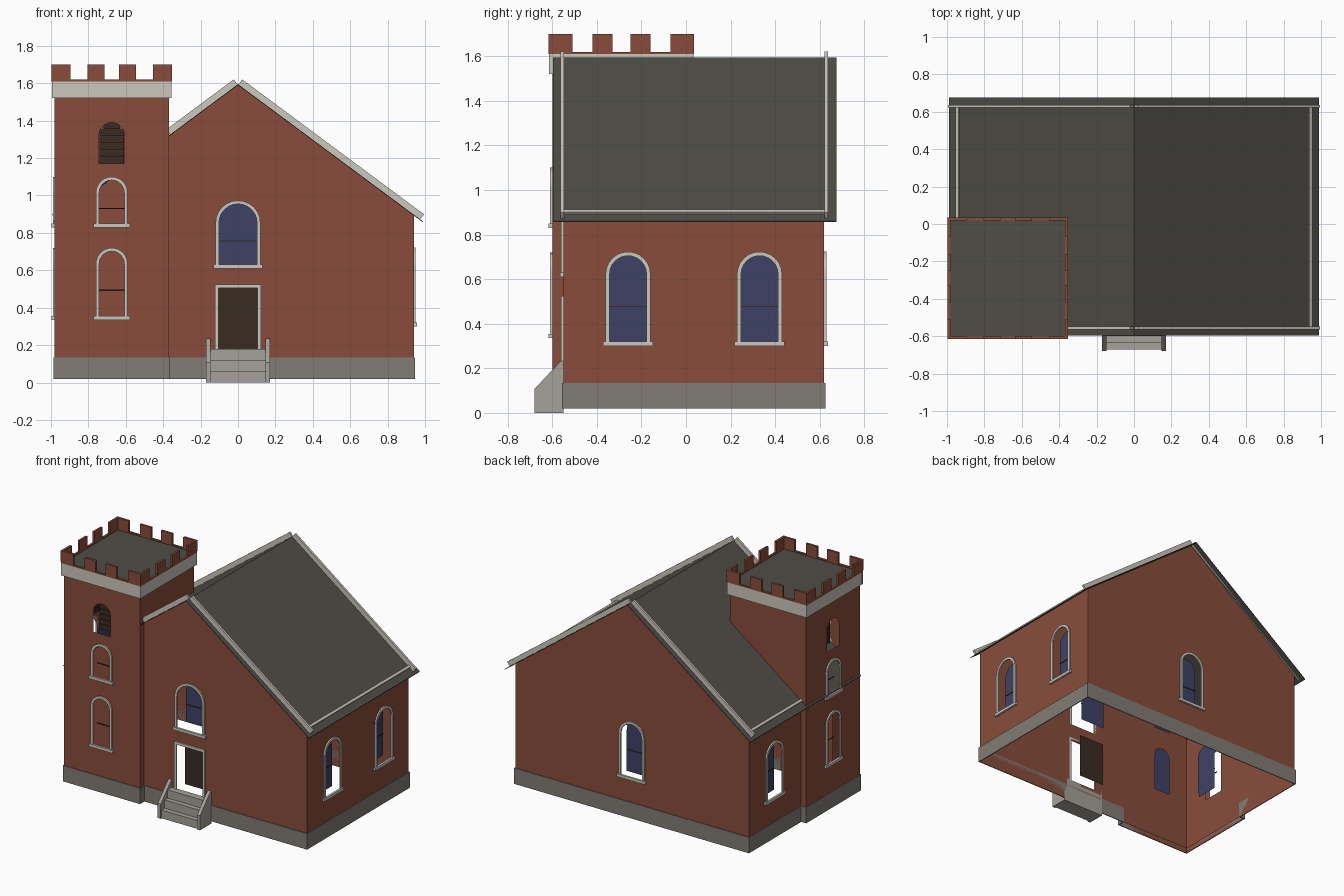
import bpy, bmesh, math
from mathutils import Matrix, Vector

cube = bpy.data.objects.get("Cube")
if cube:
    bpy.data.objects.remove(cube)


def material(name, rgb):
    m = bpy.data.materials.new(name)
    m.use_nodes = True
    m.diffuse_color = (*rgb, 1)
    node = next(n for n in m.node_tree.nodes if n.type == 'BSDF_PRINCIPLED')
    node.inputs["Base Color"].default_value = (*rgb, 1)
    node.inputs["Roughness"].default_value = 0.9
    return m


BRICK = material("red brick", (.25, .073, .044))
TRIM = material("pale trim", (.6, .58, .51))
PLINTH = material("grey stone", (.22, .205, .18))
STEP = material("light stone", (.38, .36, .32))
ROOF = material("dark slate", (.08, .075, .062))
GLASS = material("blue glass", (.048, .055, .13))
WOOD = material("dark wood", (.04, .025, .016))

# Wall planes: sideways axis of each side, z is up, outward is the cross product
SIDES = {"front": (1, 0, 0), "right": (0, 1, 0), "back": (-1, 0, 0), "left": (0, -1, 0)}


def sheet(name, side, off, loops, mat, depth=0):
    """Flat outline with holes on a wall plane, optionally thickened outward."""
    bm = bmesh.new()
    edges = []
    for loop in loops:
        vs = [bm.verts.new((u, v, 0)) for u, v in loop]
        edges += [bm.edges.new((a, b)) for a, b in zip(vs, vs[1:] + vs[:1])]
    bmesh.ops.triangle_fill(bm, use_beauty=True, edges=edges, normal=(0, 0, 1))
    bm.normal_update()
    flipped = [f for f in bm.faces if f.normal.z < 0]
    if flipped:
        bmesh.ops.reverse_faces(bm, faces=flipped)
    if depth:
        ext = bmesh.ops.extrude_face_region(bm, geom=bm.faces[:], use_keep_orig=True)
        moved = [g for g in ext["geom"] if isinstance(g, bmesh.types.BMVert)]
        bmesh.ops.translate(bm, verts=moved, vec=(0, 0, depth))
        bmesh.ops.recalc_face_normals(bm, faces=bm.faces[:])
    u, v = Vector(SIDES[side]), Vector((0, 0, 1))
    w = u.cross(v)
    m = Matrix((u, v, w)).transposed().to_4x4()
    m.translation = w * off
    bm.transform(m)
    me = bpy.data.meshes.new(name)
    bm.to_mesh(me)
    bm.free()
    me.materials.append(mat)
    ob = bpy.data.objects.new(name, me)
    bpy.context.collection.objects.link(ob)
    return ob


def rect(u0, u1, v0, v1):
    return [(u0, v0), (u1, v0), (u1, v1), (u0, v1)]


def arch(c, h, b, t, n=12):
    top = [(c + h * math.cos(i * math.pi / n), t - h + h * math.sin(i * math.pi / n))
           for i in range(n + 1)]
    return [(c - h, b), (c + h, b)] + top


def window(name, side, off, c, h, b, t, inset, bar=None, frame=True):
    """Trim, sill, set-back pane and sash bar; returns the opening outline."""
    if frame:
        f = .018
        ring = [(c - h, b), (c - h - f, b)] + arch(c, h + f, b, t + f)[:0:-1]
        ring = ring[:-1] + [(c + h + f, b)] + arch(c, h, b, t)[1:]
        sheet(name + "_frame", side, off, [ring], TRIM, .01)
        sheet(name + "_sill", side, off, [rect(c - h - .03, c + h + .03, b - .02, b)], TRIM, .016)
    sheet(name + "_pane", side, off - inset, [arch(c, h, b, t)], GLASS)
    mid = (b + t) / 2 - .035
    sheet(name + "_sash_bar", side, off - (bar or inset),
          [rect(c - h, c + h, mid - .003, mid + .003)], WOOD, .004)
    return arch(c, h, b, t)


def roof_z(x):
    return 1.59 - .742 * abs(x)


# Nave walls
gable = [(-.94, .02), (.94, .02), (.94, roof_z(.94)), (0, 1.59), (-.94, roof_z(.94))]
door = rect(-.105, .105, .18, .505)
front_window = window("front_window", "front", .55, 0, .102, .63, .955, .1)
sheet("front_wall", "front", .55, [gable, front_window, door], BRICK)
back_window = window("back_window", "back", .62, 0, .085, .32, .705, .06)
sheet("back_wall", "back", .62, [gable, back_window], BRICK)
for side, s in (("right", 1), ("left", -1)):
    holes = [window(f"{side}_window_{i}", side, .94, y * s, .083, .32, .705, .06,
                    frame=(s > 0 or y > 0))
             for i, y in enumerate((-.26, .33))]
    ends = sorted((-.55 * s, .62 * s))
    sheet(side + "_wall", side, .94, [rect(*ends, .02, roof_z(.94))] + holes, BRICK)

# Door and its surround
sheet("door", "front", .46, [door], WOOD)
surround = [(-.105, .18), (-.105, .505), (.105, .505), (.105, .18),
            (.123, .18), (.123, .525), (-.123, .525), (-.123, .18)]
sheet("door_frame", "front", .55, [surround], TRIM, .01)

# Entrance steps with sloped cheeks
for i in range(3):
    sheet(f"step_{i}", "front", .55, [rect(-.146, .146, 0, .06 * (i + 1))], STEP, .12 - .035 * i)
cheek = [(-.68, 0), (-.55, 0), (-.55, .235), (-.565, .23), (-.68, .107)]
for name, x in (("right_cheek", -.17), ("left_cheek", .146)):
    sheet(name, "right", x, [cheek], STEP, .024)

# Nave roof and its raised edges
chevron = [(-.99, roof_z(.99)), (0, 1.59), (.99, roof_z(.99))]
chevron += [(x, z + .005) for x, z in reversed(chevron)]
sheet("nave_roof", "front", -.675, [chevron], ROOF, 1.272)


def slope_strip(s, x0, x1, t):
    return [(s * (x0 + a), roof_z(x0) + b)
            for x0, a, b in ((x0, 0, 0), (x1, 0, 0), (x1, .596 * t, .803 * t), (x0, .596 * t, .803 * t))]


for name, s, front_end, y_front in (("left", 1, .972, .55), ("right", -1, .36, -.02)):
    sheet(name + "_front_rake", "front", .548, [slope_strip(s, 0, front_end, .038)], TRIM, .015)
    sheet(name + "_back_rake", "front", -.637, [slope_strip(s, 0, .972, .038)], TRIM, .015)
    sheet(name + "_eave_trim", "front", -.622, [slope_strip(s, .93, .944, .016)], TRIM, .622 + y_front)

# Tower walls, windows and louvred belfry
TX, TY, TOP = -.675, -.29, 1.6
for side, off, c, ends in (("front", .6, TX, (-.98, -.37)), ("left", .98, -TY, (-.02, .6))):
    holes = [window(f"tower_{side}_lower", side, off, c, .067, .355, .702, .1, .04),
             window(f"tower_{side}_upper", side, off, c, .067, .85, 1.082, .1, .04)]
    holes.append(arch(c, .068, 1.17, 1.39))
    sheet(f"tower_{side}_wall", side, off, [rect(*ends, .02, TOP)] + holes, BRICK)
    for i in range(6):
        z = 1.17 + .037 * i
        half = .066 if i < 5 else .045
        slat = sheet(f"{side}_louvre_{i}", side, off - .08,
                     [rect(c - half, c + half, z, z + .034)], WOOD, .012)
sheet("tower_inner_wall", "right", -.37,
      [[(-.6, .02), (-.55, .02), (-.55, roof_z(.37)), (.02, roof_z(.37)), (.02, TOP), (-.6, TOP)]], BRICK)
sheet("tower_back_wall", "back", .02,
      [[(.37, roof_z(.37)), (.94, roof_z(.94)), (.94, .02), (.98, .02), (.98, TOP), (.37, TOP)]], BRICK)

# Stone plinth bands
for name, side, off, u0, u1 in (
        ("front", "front", .55, -.37, .946), ("right", "right", .94, -.55, .62),
        ("back", "back", .62, -.946, .946), ("left", "left", .94, -.62, -.02),
        ("tower_front", "front", .6, -.986, -.364), ("tower_left", "left", .98, -.02, .6),
        ("tower_inner", "right", -.37, -.6, -.55), ("tower_back", "back", .02, .94, .986)):
    sheet(name + "_plinth", side, off, [rect(u0, u1, .02, .135)], PLINTH, .006)

# Tower band, parapet, battlements and flat roof
for side, off, c in (("front", .6, TX), ("left", .98, -TY), ("right", -.37, TY), ("back", .02, -TX)):
    sheet(side + "_tower_band", side, off, [rect(c - .32, c + .32, 1.52, 1.61)], TRIM, .014)
    sheet(side + "_parapet", side, off, [rect(c - .32, c + .32, 1.61, 1.62)], BRICK, .016)
    for i, (a, b) in enumerate(((-.322, -.22), (-.13, -.04), (.04, .13), (.22, .322))):
        sheet(f"{side}_merlon_{i}", side, off, [rect(c + a, c + b, 1.62, 1.7)], BRICK, .016)
sheet("tower_roof", "front", -.02, [rect(-.985, -.365, 1.6, 1.612)], ROOF, .62)
